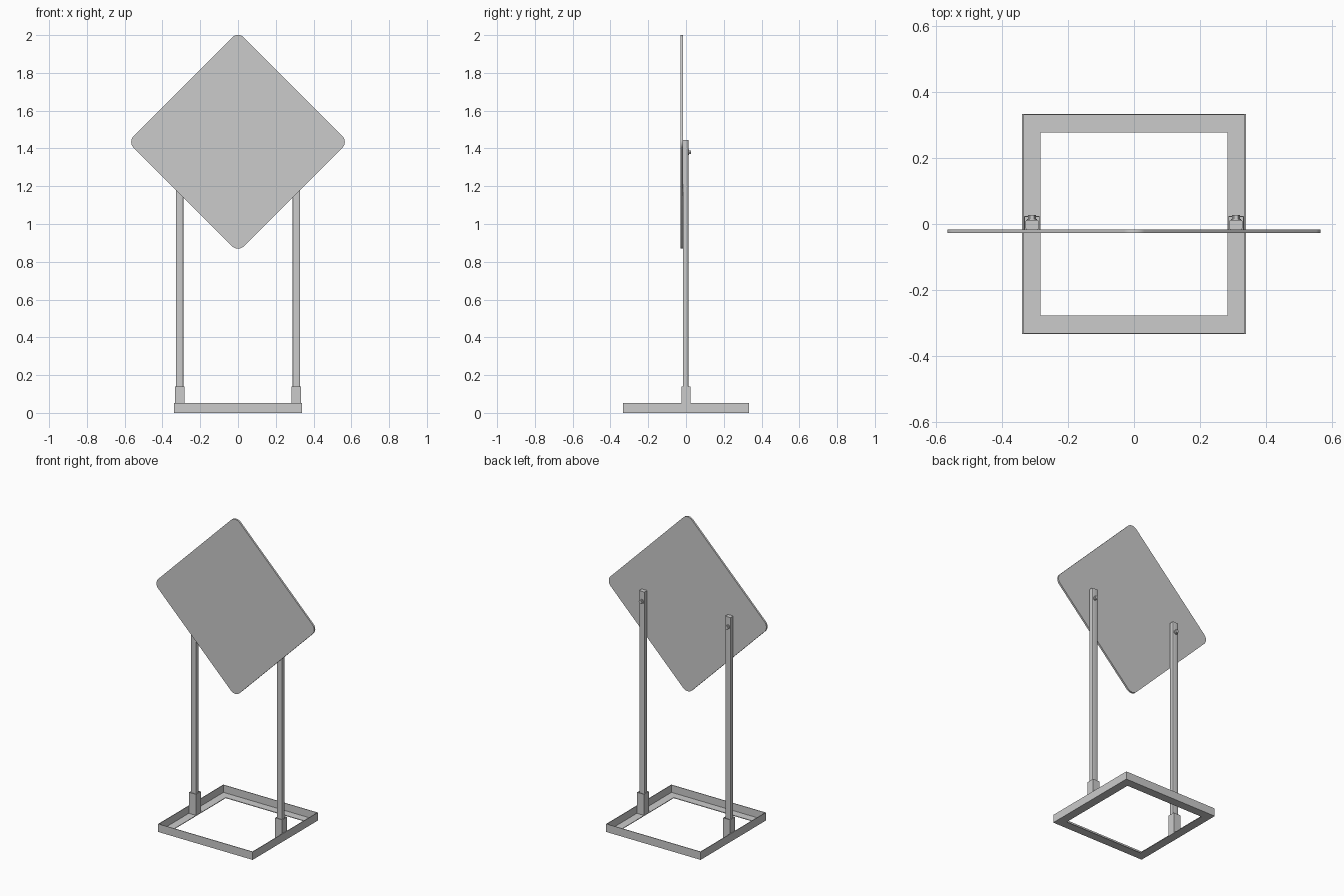
import bpy, bmesh, math
from mathutils import Matrix

if "Cube" in bpy.data.objects:
    bpy.data.objects.remove(bpy.data.objects["Cube"])


def finish(name, bm):
    bmesh.ops.recalc_face_normals(bm, faces=bm.faces)
    me = bpy.data.meshes.new(name)
    bm.to_mesh(me)
    bm.free()
    ob = bpy.data.objects.new(name, me)
    bpy.context.collection.objects.link(ob)
    return ob


def smooth(ob):
    bpy.ops.object.select_all(action='DESELECT')
    ob.select_set(True)
    bpy.context.view_layer.objects.active = ob
    bpy.ops.object.shade_smooth_by_angle(angle=math.radians(35))


def rounded_rect(hx, hy, r, n=6):
    pts = []
    for k, (sx, sy) in enumerate([(1, 1), (-1, 1), (-1, -1), (1, -1)]):
        for i in range(n + 1):
            a = math.pi / 2 * (k + i / n)
            pts.append((sx * (hx - r) + r * math.cos(a), sy * (hy - r) + r * math.sin(a)))
    return pts


def prism(name, pts, depth, matrix):
    bm = bmesh.new()
    f = bm.faces.new([bm.verts.new((x, y, 0)) for x, y in pts])
    ext = bmesh.ops.extrude_face_region(bm, geom=[f])
    top = [v for v in ext['geom'] if isinstance(v, bmesh.types.BMVert)]
    bmesh.ops.translate(bm, verts=top, vec=(0, 0, depth))
    bm.transform(matrix)
    ob = finish(name, bm)
    smooth(ob)
    return ob


def ring_sweep(name, profile, cx=0, cy=0):
    # closed (half x, half y, z) profile swept round a rectangle
    bm = bmesh.new()
    corners = [(1, 1), (-1, 1), (-1, -1), (1, -1)]
    vs = [[bm.verts.new((cx + sx * hx, cy + sy * hy, z)) for hx, hy, z in profile]
          for sx, sy in corners]
    n = len(profile)
    for k in range(4):
        a, b = vs[k], vs[(k + 1) % 4]
        for i in range(n):
            j = (i + 1) % n
            bm.faces.new((a[i], b[i], b[j], a[j]))
    return finish(name, bm)


# Base frame of angle iron: outer upright wall, flange along the floor
X, Y, T = 0.339, 0.334, 0.004
ring_sweep("base_frame", [(X, Y, 0), (X, Y, 0.052), (X - T, Y - T, 0.052), (X - T, Y - T, T),
                          (X - 0.056, Y - 0.056, T), (X - 0.056, Y - 0.056, 0)])

# Square panel standing on its corner
facing_back = Matrix.Rotation(-math.pi / 2, 4, 'X')
prism("sign_panel", rounded_rect(0.413, 0.413, 0.045, 8), 0.012,
      Matrix.Translation((0, -0.028, 1.435)) @ facing_back @ Matrix.Rotation(math.pi / 4, 4, 'Z'))

for side, s in (("left", -1), ("right", 1)):
    px = s * 0.309
    # Socket tube welded to the frame
    ring_sweep(side + "_socket", [(0.025, 0.025, T), (0.025, 0.025, 0.14),
                                  (0.021, 0.021, 0.14), (0.021, 0.021, T)], px)
    # Post
    prism(side + "_post", rounded_rect(0.0195, 0.0145, 0.004, 3), 1.441,
          Matrix.Translation((px, -0.002, T)))
    # Washer and hex bolt head on the back of the post
    for part, r, n, y, d in (("washer", 0.015, 24, 0.0115, 0.004), ("bolt", 0.012, 6, 0.015, 0.012)):
        pts = [(r * math.cos(2 * math.pi * i / n), r * math.sin(2 * math.pi * i / n)) for i in range(n)]
        prism(side + "_" + part, pts, d, Matrix.Translation((px, y, 1.38)) @ facing_back)
